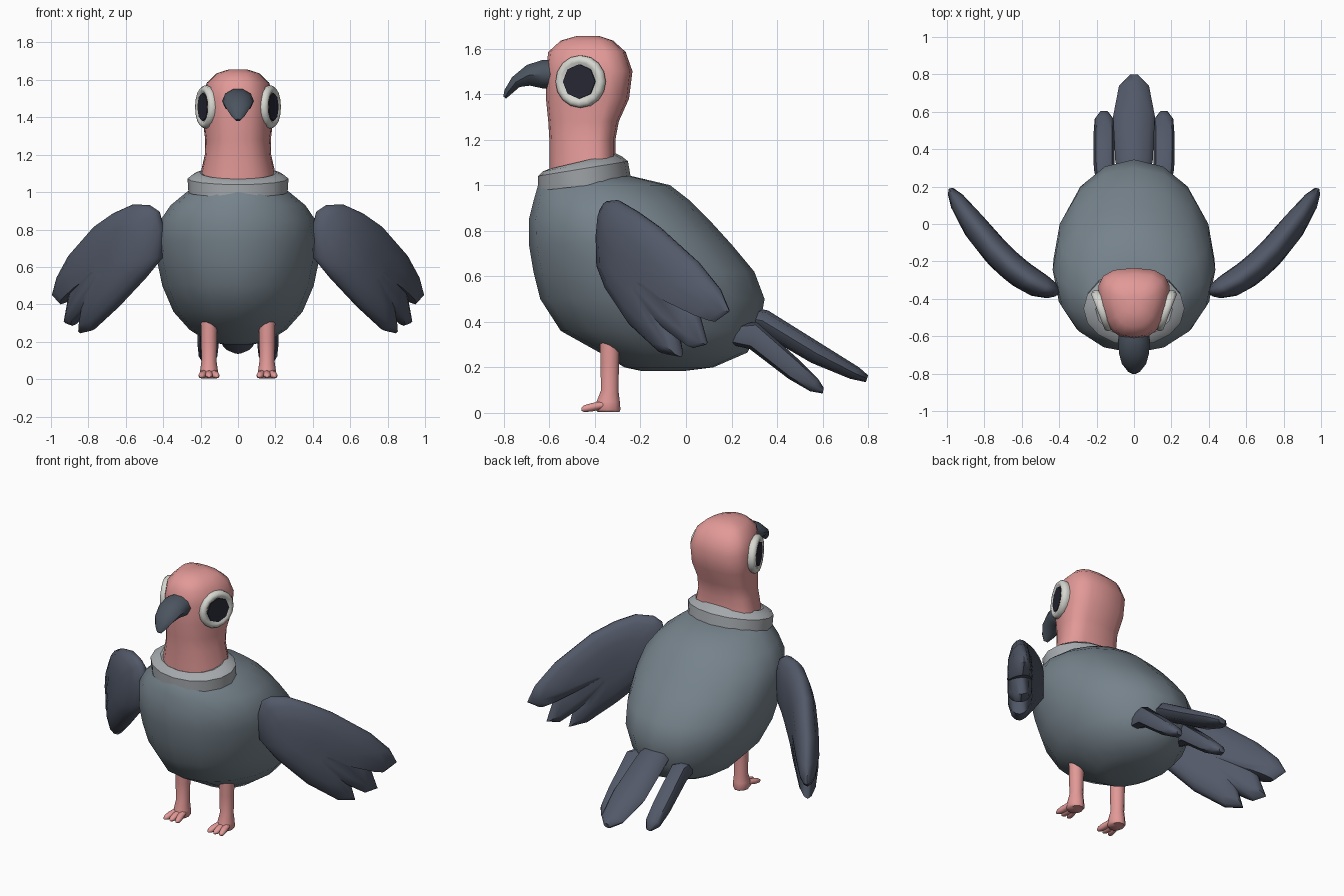
import bpy
import bmesh
from math import cos, sin, pi, radians, copysign
from mathutils import Vector

cube = bpy.data.objects.get("Cube")
if cube:
    bpy.data.objects.remove(cube, do_unlink=True)


def material(name, colour):
    mat = bpy.data.materials.new(name)
    mat.use_nodes = True
    rgba = (*colour, 1)
    mat.diffuse_color = rgba
    mat.node_tree.nodes["Principled BSDF"].inputs["Base Color"].default_value = rgba
    return mat


PINK = material("pink skin", (.76, .32, .31))
GREY = material("body grey", (.18, .225, .26))
SLATE = material("feather slate", (.085, .1, .14))
SILVER = material("collar silver", (.37, .39, .41))
CREAM = material("eye rim cream", (.68, .68, .64))
DARK = material("pupil dark", (.02, .02, .035))
BEAK = material("beak slate", (.07, .088, .115))


def ring(centre, a, b, n=12, power=1.0, taper=0.0):
    """Closed (super)ellipse spanned by half-axes a and b; taper narrows a towards +b."""
    points = []
    for i in range(n):
        t = 2 * pi * i / n
        c = copysign(abs(cos(t)) ** power, cos(t))
        s = copysign(abs(sin(t)) ** power, sin(t))
        points.append(Vector(centre) + Vector(a) * c * (1 - taper * s) + Vector(b) * s)
    return points


def loft(name, rings, mat, sharp=45):
    """Skin consecutive rings, cap both ends and shade smooth."""
    bm = bmesh.new()
    loops = [[bm.verts.new(p) for p in r] for r in rings]
    n = len(loops[0])
    for low, high in zip(loops, loops[1:]):
        for i in range(n):
            j = (i + 1) % n
            bm.faces.new((low[i], low[j], high[j], high[i]))
    caps = [bm.faces.new(loops[0]), bm.faces.new(loops[-1])]
    bmesh.ops.recalc_face_normals(bm, faces=bm.faces)
    bmesh.ops.triangulate(bm, faces=caps)
    for face in bm.faces:
        face.smooth = True
    mesh = bpy.data.meshes.new(name)
    bm.to_mesh(mesh)
    bm.free()
    mesh.set_sharp_from_angle(angle=radians(sharp))
    mesh.materials.append(mat)
    obj = bpy.data.objects.new(name, mesh)
    bpy.context.collection.objects.link(obj)
    return obj


def sections(rows, x=0, **shape):
    """Rings from (half width, y and z of one edge, y and z of the opposite edge)."""
    rings = []
    for half, y1, z1, y2, z2 in rows:
        p, q = Vector((x, y1, z1)), Vector((x, y2, z2))
        rings.append(ring((p + q) / 2, (half, 0, 0), (p - q) / 2, **shape))
    return rings


def level(rows, **kw):
    """Horizontal rings from (z, half width, front y, back y)."""
    return sections([(half, front, z, back, z) for z, half, front, back in rows], **kw)


# Egg-shaped body
loft("body", level([
    (.185, .07, -.2, .0), (.2, .16, -.27, .12), (.265, .26, -.38, .27),
    (.36, .345, -.55, .32), (.5, .405, -.64, .345), (.62, .43, -.67, .3),
    (.74, .435, -.69, .2), (.85, .415, -.69, .1), (.93, .36, -.67, .02),
    (1, .275, -.65, -.07), (1.04, .21, -.6, -.24)], n=16), GREY)

# Tilted neck collar
loft("collar", sections([
    (.265, -.65, .975, -.24, 1.02), (.27, -.65, 1.04, -.255, 1.105),
    (.245, -.63, 1.06, -.28, 1.125), (.205, -.605, 1.07, -.31, 1.14),
    (.16, -.57, 1.06, -.34, 1.11)], n=16), SILVER, 35)

# Neck and head, narrower towards the face
loft("head", level([
    (1.03, .2, -.6, -.3), (1.1, .192, -.6, -.31), (1.2, .17, -.6, -.31),
    (1.28, .168, -.605, -.295), (1.38, .18, -.615, -.25), (1.5, .183, -.615, -.235),
    (1.585, .16, -.605, -.265), (1.635, .11, -.55, -.32), (1.655, .05, -.48, -.38)],
    n=16, power=.75, taper=.22), PINK)

# Hooked beak
loft("beak", sections([
    (.082, -.57, 1.555, -.57, 1.42), (.085, -.63, 1.553, -.63, 1.422),
    (.08, -.7, 1.53, -.685, 1.435), (.065, -.765, 1.475, -.73, 1.43),
    (.04, -.797, 1.42, -.76, 1.405), (.015, -.803, 1.39, -.79, 1.38)], n=10), BEAK)

# Tail: long central feather and a shorter lower pair
loft("tail_centre", sections([
    (.07, .25, .47, .22, .38), (.1, .36, .45, .31, .36), (.112, .6, .3, .55, .22),
    (.08, .76, .2, .72, .15), (.025, .8, .165, .79, .135)], n=8, power=.8), SLATE, 50)


def wing_point(x, z, side, scale, offset):
    """Point on the curved wing blade, shrunk about its middle and pushed off it."""
    x, z = .66 + (x - .66) * scale, .62 + (z - .62) * scale
    t = x - .41
    y = -.37 + .3 * t + 1.15 * t * t
    return Vector((side * (x + .66 * offset), y - .75 * offset, z))


# Wing outline with three feather tips, and its pillowed thickness layers
OUTLINE = [(.41, .65), (.4, .8), (.425, .9), (.47, .93), (.56, .935), (.66, .89),
           (.76, .82), (.9, .66), (.965, .54), (.99, .445), (.95, .4), (.9, .435),
           (.925, .3), (.885, .285), (.83, .34), (.845, .245), (.78, .26),
           (.65, .38), (.5, .54)]
HALF = [(.25, 1), (.6, .92), (.87, .62), (.97, .3)]
LAYERS = HALF + [(1, 0)] + [(scale, -depth) for scale, depth in reversed(HALF)]

for side, tag in ((1, "left"), (-1, "right")):
    loft(f"wing_{tag}", [[wing_point(x, z, side, scale, .075 * depth) for x, z in OUTLINE]
                         for scale, depth in LAYERS], SLATE, 50)

    loft(f"tail_{tag}", sections([
        (.04, .24, .39, .2, .3), (.055, .31, .4, .28, .28), (.057, .5, .23, .45, .15),
        (.05, .58, .15, .545, .095), (.02, .605, .11, .6, .085)],
        x=side * .16, n=8, power=.8), SLATE, 50)

    # Eye: raised rim with a faceted pupil plate, turned slightly forward
    turn = radians(21)
    normal = Vector((side * cos(turn), -sin(turn), 0))
    across = Vector((side * sin(turn), cos(turn), 0))
    centre = Vector((side * .172, -.463, 1.455))

    def disc(radius, out, n):
        return ring(centre + normal * out, across * radius, (0, 0, radius), n=n)

    loft(f"eye_rim_{tag}", [disc(r, out, 16) for r, out in (
        (.1, -.05), (.115, -.01), (.115, .008), (.103, .022), (.085, .022), (.074, .012))],
        CREAM, 50)
    loft(f"pupil_{tag}", [disc(.076, out, 8) for out in (.012, .02)], DARK, 30)

    # Leg, heel and three spread toes
    foot = side * .155
    loft(f"leg_{tag}", level([
        (.34, .045, -.38, -.29), (.22, .043, -.378, -.292), (.1, .04, -.375, -.295),
        (.05, .047, -.395, -.288), (.015, .05, -.4, -.285), (.003, .042, -.39, -.29)],
        x=foot, n=10), PINK, 60)
    for number, spread in enumerate((-1, 0, 1)):
        rings = []
        for t, radius in ((0, .02), (.5, .022), (.85, .018), (1, .008)):
            spot = (foot + spread * (.024 + .018 * t), -.365 - .095 * t, .034 - .018 * t)
            rings.append(ring(spot, (radius, 0, 0), (0, 0, radius * .85), n=8))
        loft(f"toe_{tag}_{number + 1}", rings, PINK, 60)
